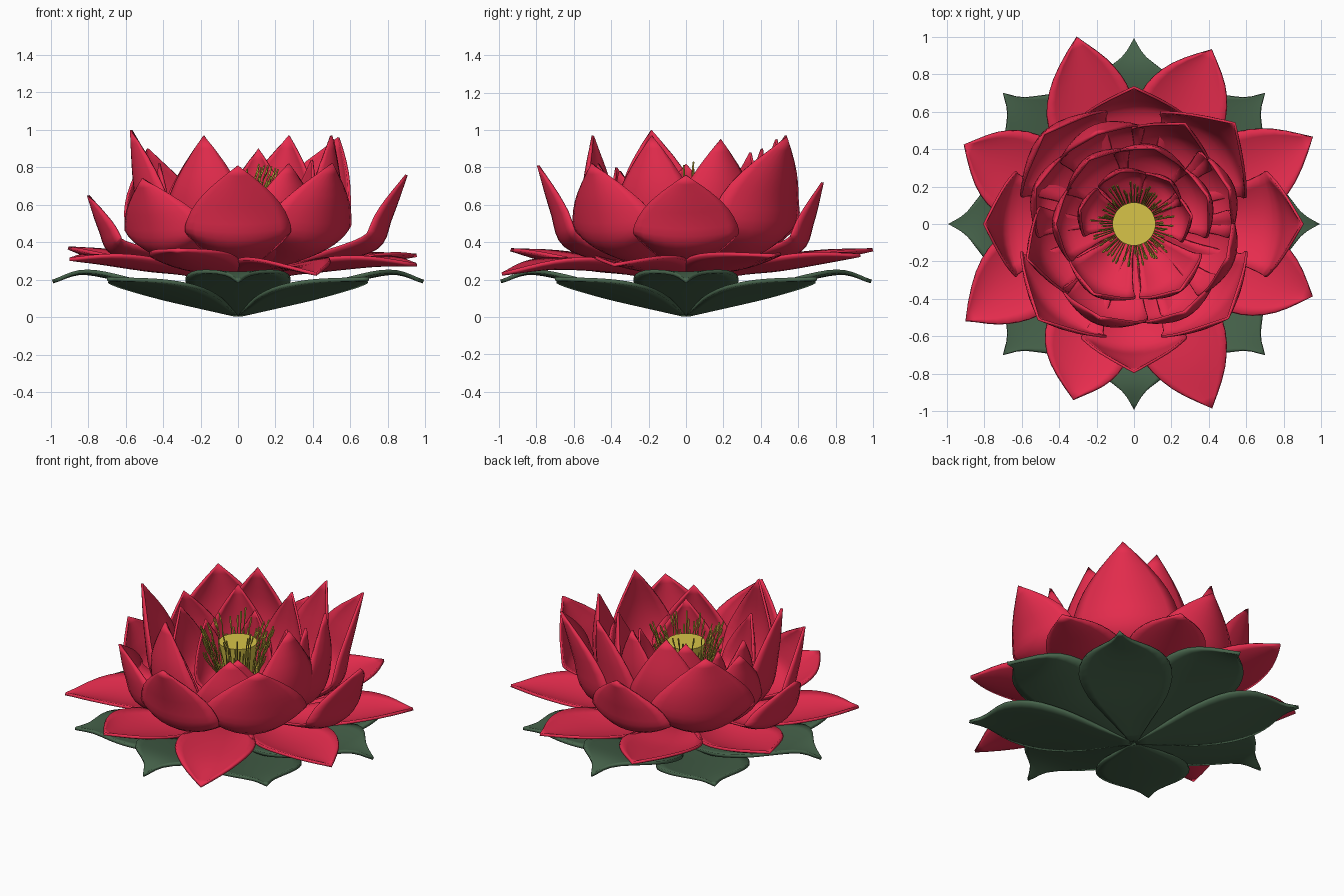
import bpy, bmesh, math, random
from mathutils import Vector

if "Cube" in bpy.data.objects:
    bpy.data.objects.remove(bpy.data.objects["Cube"])

random.seed(4)


def material(name, rgb):
    m = bpy.data.materials.new(name)
    m.diffuse_color = (*rgb, 1)
    m.use_nodes = True
    m.node_tree.nodes["Principled BSDF"].inputs["Base Color"].default_value = m.diffuse_color
    return m


RED = material("petal_red", (0.79, 0.025, 0.075))
GREEN = material("leaf_green", (0.062, 0.125, 0.07))
YELLOW = material("centre_yellow", (0.68, 0.55, 0.065))


def spline(pts, t):
    """Catmull-Rom through evenly spaced points (tuples), t in 0..1."""
    p = [Vector(q) for q in pts]
    p = [2 * p[0] - p[1]] + p + [2 * p[-1] - p[-2]]
    n = len(pts) - 1
    i = min(int(t * n), n - 1)
    f = t * n - i
    a, b, c, d = p[i:i + 4]
    return 0.5 * (2 * b + (c - a) * f + (2 * a - 5 * b + 4 * c - d) * f * f
                  + (3 * b - a - 3 * c + d) * f ** 3)


def smooth(ob):
    bpy.ops.object.select_all(action='DESELECT')
    ob.select_set(True)
    bpy.context.view_layer.objects.active = ob
    bpy.ops.object.shade_smooth_by_angle(angle=math.radians(50))


PETAL_W = [.15, .42, .74, .97, .97, .64, 0]
LEAF_W = [.06, .45, .85, 1.0, .78, .24, 0]


def blade(name, ang, profile, width, cup, mat, shape=PETAL_W, thick=0.014, skew=0.0):
    """Cupped petal: spine profile in (r, z), swept sideways by a width shape."""
    NT, NU = 18, 10
    ca, sa = math.cos(math.radians(ang)), math.sin(math.radians(ang))
    bm = bmesh.new()
    rows = []
    for i in range(NT + 1):
        t = i / NT
        c = spline(profile, t)
        tan = (spline(profile, min(t + .02, 1)) - spline(profile, max(t - .02, 0))).normalized()
        w = width * max(spline([(s, 0) for s in shape], t).x, 0.0)
        row = []
        for j in range(NU + 1):
            u = 2 * j / NU - 1
            lift = cup * u * u * w
            r, z = c.x - tan.y * lift, c.y + tan.x * lift
            s = u * w + skew * t ** 4
            row.append(bm.verts.new((r * ca - s * sa, r * sa + s * ca, z)))
        rows.append(row)
    for a, b in zip(rows, rows[1:]):
        for j in range(NU):
            bm.faces.new((a[j], b[j], b[j + 1], a[j + 1]))
    bmesh.ops.remove_doubles(bm, verts=bm.verts, dist=1e-5)
    bmesh.ops.recalc_face_normals(bm, faces=bm.faces)
    me = bpy.data.meshes.new(name)
    bm.to_mesh(me)
    bm.free()
    me.materials.append(mat)
    ob = bpy.data.objects.new(name, me)
    bpy.context.collection.objects.link(ob)
    smooth(ob)
    sol = ob.modifiers.new("thickness", 'SOLIDIFY')
    sol.thickness, sol.offset = thick, 0
    return ob


def upright(name, ang, R, rt, zt, width, cup, skew=0.0):
    """Rising petal: bulges to radius R, tip at (rt, zt)."""
    h = zt - .2
    prof = [(.04, .22), (.55 * R, .29), (.9 * R, .21 + .28 * h), (R, .2 + .6 * h), (rt, zt)]
    return blade(name, ang, prof, width, cup, RED, skew=skew)


# Green leaves under the flower: axis leaves droop at the tip, diagonal ones stay level
AXIS = [(.01, .012), (.3, .10), (.6, .19), (.83, .235), (.99, .19)]
DIAGONAL = [(.01, .012), (.3, .075), (.6, .145), (.83, .19), (.99, .205)]
for k in range(8):
    blade(f"leaf_{k}", 45 * k, DIAGONAL if k % 2 else AXIS, .28, .06, GREEN, LEAF_W, .02)

# Flat outer petals: tip angle, tip radius, tip height
for k, (a, r, z) in enumerate([(107, 1.04, .36), (66, 1.02, .33), (26, 1.06, .33), (-22, 1.03, .28),
                               (-67, 1.07, .23), (-109, .99, .36), (-150, 1.03, .31), (155, 1.0, .37)]):
    mid = 22.5 + 45 * round((a - 22.5) / 45)
    blade(f"flat_petal_{k}", mid,
          [(.05, .18), (.3, .23), (.55, .255), (.8, .27 + .35 * (z - .26)), (r, z)],
          .235, .22, RED, skew=r * math.sin(math.radians(a - mid)), thick=.018)

# Half-open petals on the four axes
for k, (a, R, rt, z) in enumerate([(0, .82, .90, .76), (-90, .72, .79, .81),
                                   (180, .74, .80, .65), (90, .68, .73, .72)]):
    upright(f"open_petal_{k}", a, R, rt, z, .28, .33)

# Big diagonal petals
for k, (a, rt, z) in enumerate([(45, .76, .96), (135, .68, .9), (225, .72, .74), (-45, .71, .82)]):
    upright(f"cup_petal_{k}", a, .68, rt, z, .32, .42)

# Tall ring inside the cup
for k, (a, rt, z) in enumerate([(198, .6, 1.0), (250, .53, .97), (300, .54, .82), (340, .53, .97),
                                (20, .54, .95), (63, .6, .97), (112, .52, .95), (160, .56, .82)]):
    upright(f"tall_petal_{k}", a, .565, rt, z, .24, .4)

# Inner petals
for k, (a, rt, z) in enumerate([(20, .42, .84), (75, .42, .9), (125, .42, .88),
                                (180, .42, .82), (240, .43, .8), (305, .43, .78)]):
    upright(f"inner_petal_{k}", a, .43, rt, z, .2, .4)

# Small petals round the stamens, mostly at the back
for k, (a, rt, z) in enumerate([(8, .31, .72), (50, .3, .74), (105, .29, .78), (165, .3, .74)]):
    upright(f"small_petal_{k}", a, .3, rt, z, .13, .4)

# Yellow seed head
bpy.ops.mesh.primitive_cone_add(vertices=40, radius1=.055, radius2=.115, depth=.46,
                                location=(0, 0, .47))
head = bpy.context.object
head.name = "seed_head"
head.data.materials.append(YELLOW)
smooth(head)

# Stamens: thin bent stalks with thicker tips
cu = bpy.data.curves.new("stamens", 'CURVE')
cu.dimensions = '3D'
cu.bevel_depth = .0045
cu.bevel_resolution = 0
cu.use_fill_caps = True
for k in range(80):
    a = math.tau * k / 80 + random.uniform(-.04, .04)
    rt, zt = random.uniform(.15, .235), random.uniform(.66, .83)
    path = [(.07, .3, .7), (.125, .5, .7), (rt - .03, zt - .07, .7),
            (rt - .012, zt - .035, 1.3), (rt, zt, 1.0)]
    sp = cu.splines.new('POLY')
    sp.points.add(len(path) - 1)
    for p, (r, z, s) in zip(sp.points, path):
        p.co = (r * math.cos(a), r * math.sin(a), z, 1)
        p.radius = s
cu.materials.append(YELLOW)
st = bpy.data.objects.new("stamens", cu)
bpy.context.collection.objects.link(st)
bpy.ops.object.select_all(action='DESELECT')
st.select_set(True)
bpy.context.view_layer.objects.active = st
bpy.ops.object.convert(target='MESH')
